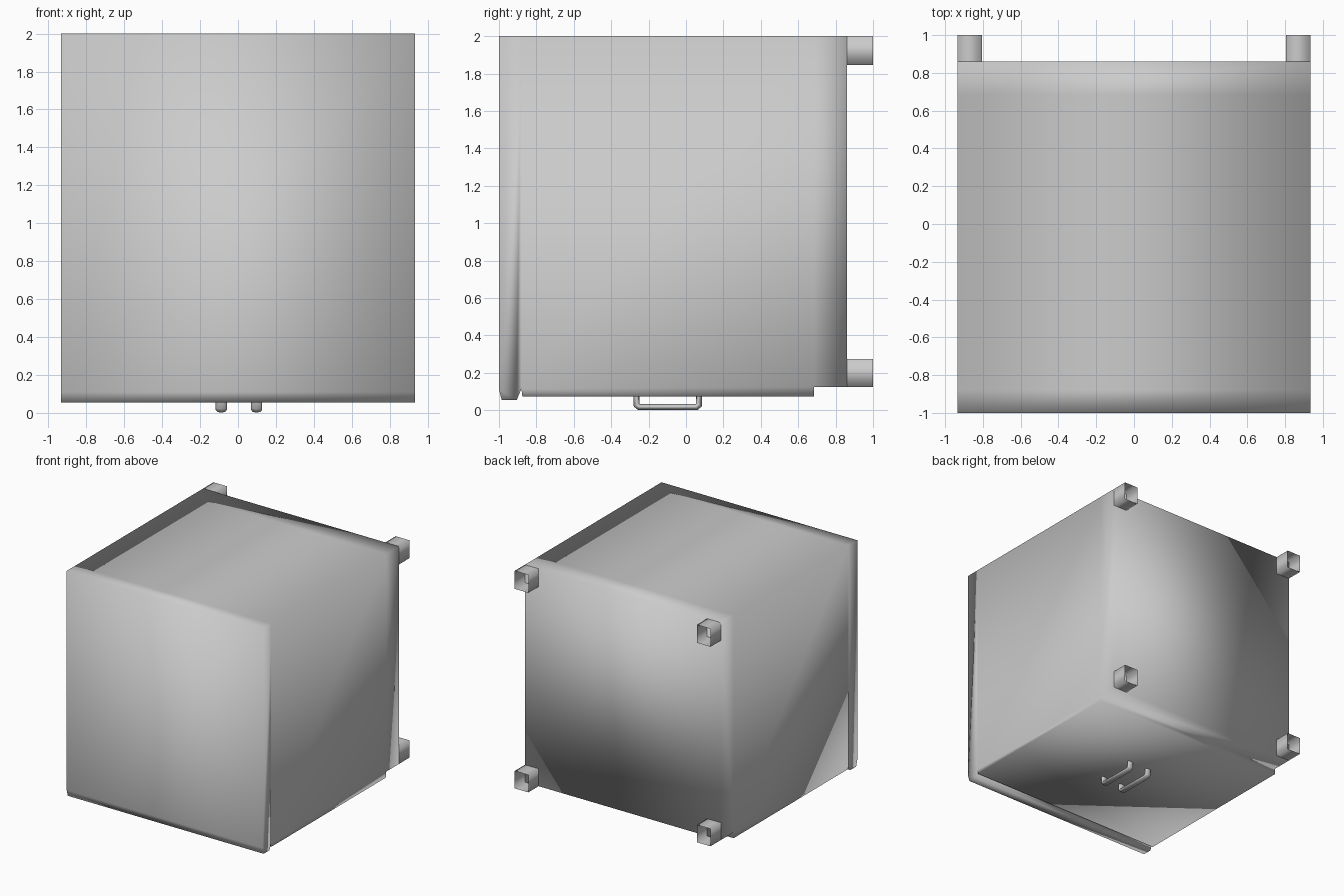
import bpy

if "Cube" in bpy.data.objects:
    bpy.data.objects.remove(bpy.data.objects["Cube"])

W = 0.934  # half width


def make_mesh(name, verts, faces):
    me = bpy.data.meshes.new(name)
    me.from_pydata(verts, [], faces)
    me.update()
    ob = bpy.data.objects.new(name, me)
    bpy.context.collection.objects.link(ob)
    for p in me.polygons:
        p.use_smooth = True
    return ob


# Cabinet lying on its back, doors down: closed side profile (y, z),
# split into worktop, body and plinth columns, fully smooth
profile = [(-1, 2), (-1, 0.11), (-0.985, 0.055), (-0.905, 0.055),
           (-0.88, 0.115), (-0.875, 0.075), (0.685, 0.075),
           (0.685, 0.125), (0.86, 0.125), (0.86, 2), (0.685, 2), (-0.88, 2)]
columns = [(0, 1, 2, 3, 4, 11), (11, 4, 5, 6, 7, 10), (10, 7, 8, 9)]
n = len(profile)
verts = [(x, y, z) for x in (-W, W) for y, z in profile]
faces = [(i, n + i, n + (i + 1) % n, (i + 1) % n)[::-1] for i in range(n)]
faces += [c[::-1] for c in columns]
faces += [tuple(n + i for i in c) for c in columns]
make_mesh("cabinet", verts, faces)

# Bow handles, flattened tube along a bent path
for name, x in (("left_handle", -0.088), ("right_handle", 0.098)):
    cu = bpy.data.curves.new(name, 'CURVE')
    cu.dimensions = '3D'
    cu.bevel_depth = 0.017
    cu.bevel_resolution = 2
    path = [(-0.264, 0.08), (-0.264, 0.028), (-0.25, 0.017),
            (0.055, 0.017), (0.069, 0.028), (0.069, 0.08)]
    sp = cu.splines.new('POLY')
    sp.points.add(len(path) - 1)
    for p, (y, z) in zip(sp.points, path):
        p.co = (0, y, z, 1)
    ob = bpy.data.objects.new(name, cu)
    ob.location.x = x
    ob.scale.x = 1.75
    bpy.context.collection.objects.link(ob)

# Four hollow square feet, open at both ends
for side, x0, x1 in (("left", -W, -W + 0.13), ("right", W - 0.13, W)):
    for end, z0, z1 in (("front", 0.125, 0.275), ("rear", 1.845, 2.0)):
        ring = [(x0, z0), (x1, z0), (x1, z1), (x0, z1)]
        v = [(x, y, z) for y in (0.86, 1.0) for x, z in ring]
        f = [(i, 4 + i, 4 + (i + 1) % 4, (i + 1) % 4)[::-1] for i in range(4)]
        make_mesh(f"{side}_{end}_foot", v, f)
